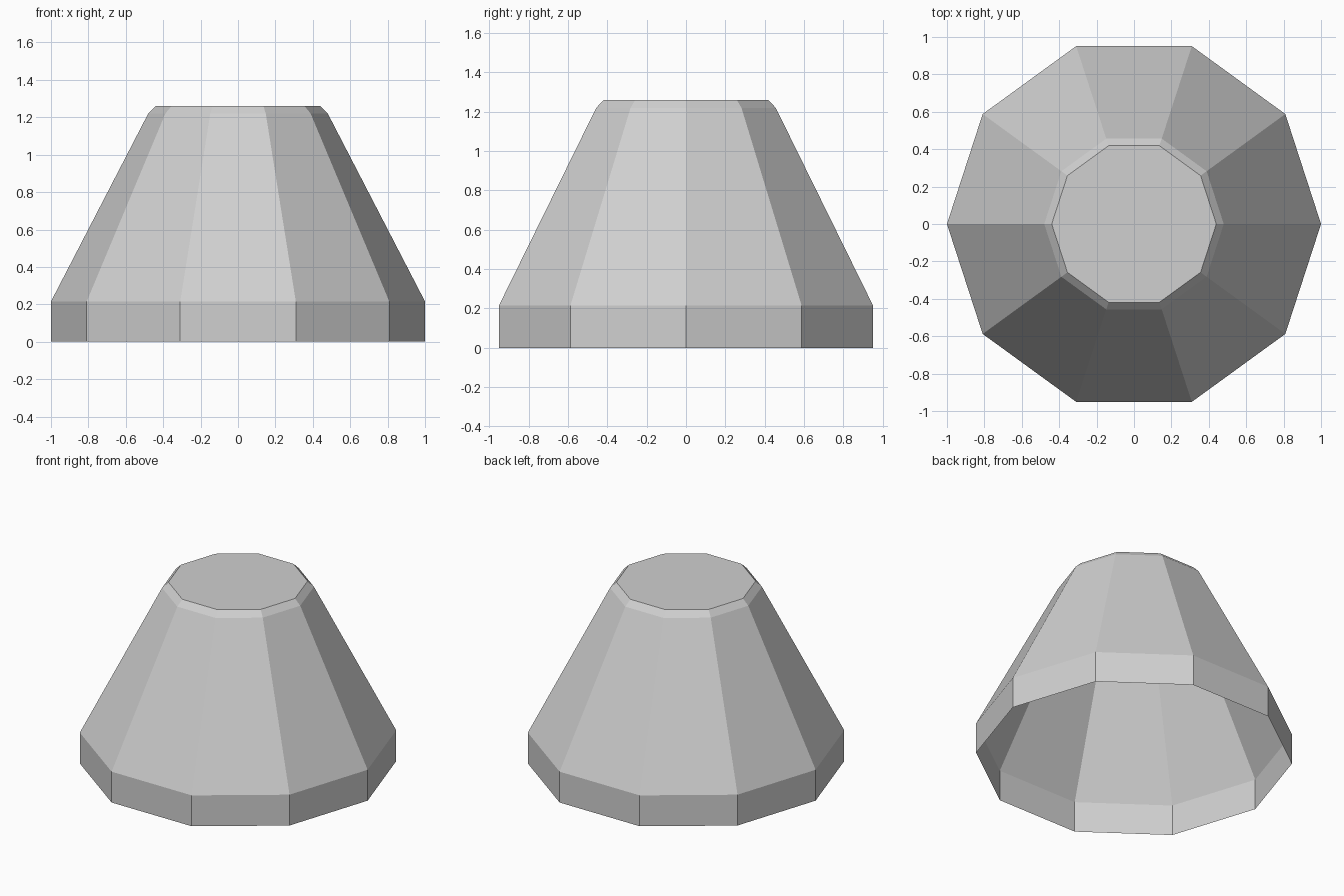
import bpy
import bmesh
from math import cos, sin, tau

cube = bpy.data.objects.get("Cube")
if cube:
    bpy.data.objects.remove(cube, do_unlink=True)

SIDES = 10
# Radius and height of each ring: foot, band top, shoulder, chamfered rim
PROFILE = [(1.0, 0.0), (1.0, 0.215), (0.48, 1.22), (0.44, 1.26)]

grey = bpy.data.materials.new("light_grey")
grey.use_nodes = True
colour = (0.63, 0.63, 0.63, 1.0)
grey.diffuse_color = colour
grey.node_tree.nodes["Principled BSDF"].inputs["Base Color"].default_value = colour


def ring(bm, radius, height):
    angles = [tau * i / SIDES for i in range(SIDES)]
    return [bm.verts.new((radius * cos(a), radius * sin(a), height)) for a in angles]


# Hollow tapered shell, open underneath and capped on top
bm = bmesh.new()
rings = [ring(bm, r, z) for r, z in PROFILE]
for low, high in zip(rings, rings[1:]):
    for i in range(SIDES):
        j = (i + 1) % SIDES
        bm.faces.new((low[i], low[j], high[j], high[i]))
bm.faces.new(rings[-1])

mesh = bpy.data.meshes.new("tapered_shell")
bm.to_mesh(mesh)
bm.free()
mesh.materials.append(grey)
shell = bpy.data.objects.new("tapered_shell", mesh)
bpy.context.collection.objects.link(shell)
